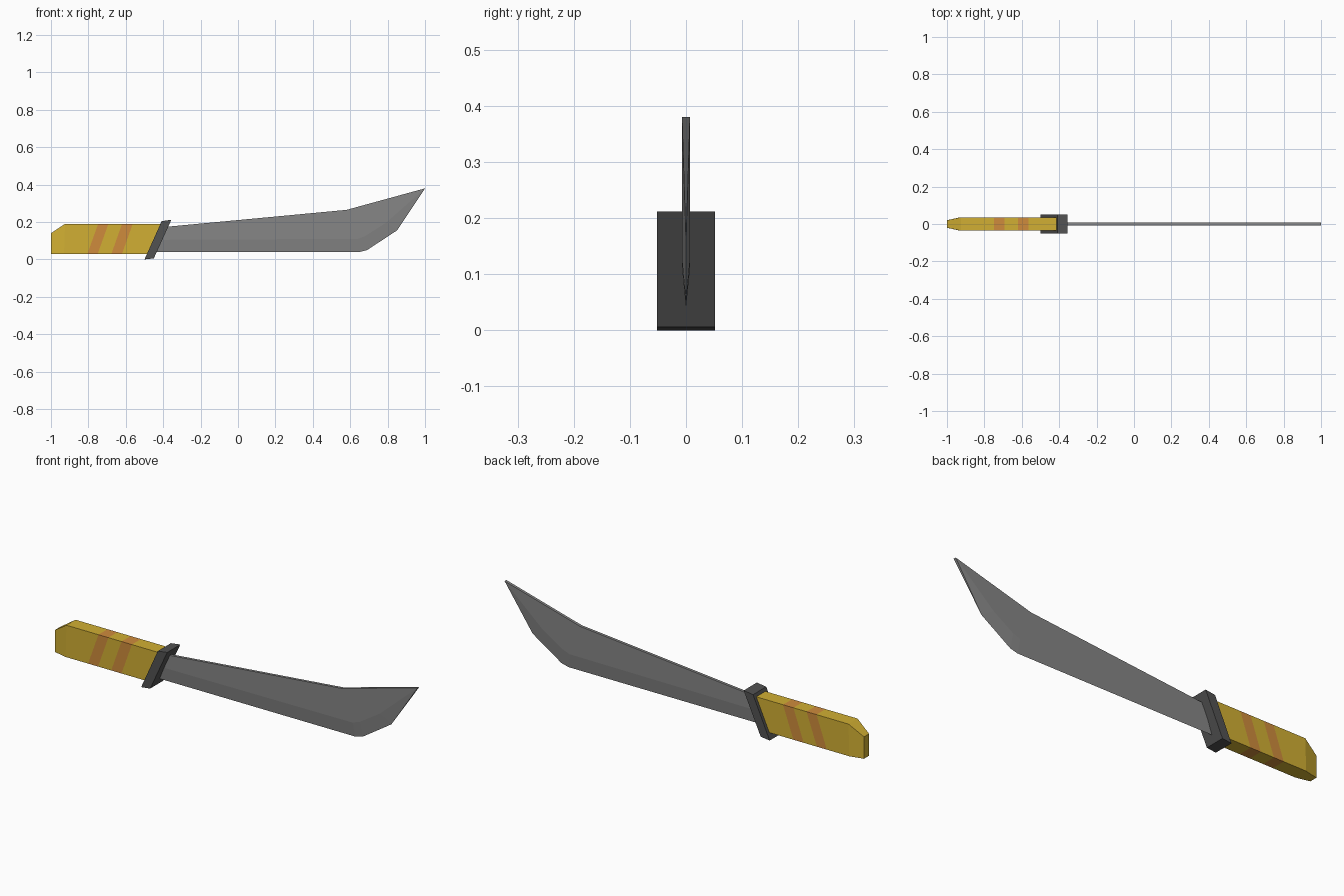
import bpy, bmesh

if "Cube" in bpy.data.objects:
    bpy.data.objects.remove(bpy.data.objects["Cube"])


def material(name, rgb):
    m = bpy.data.materials.new(name)
    m.diffuse_color = (*rgb, 1.0)
    m.use_nodes = True
    m.node_tree.nodes["Principled BSDF"].inputs["Base Color"].default_value = m.diffuse_color
    return m


yellow = material("yellow grip", (0.64, 0.43, 0.033))
orange = material("orange stripe", (0.62, 0.26, 0.045))
steel = material("blade steel", (0.24, 0.24, 0.24))
dark = material("dark guard", (0.085, 0.085, 0.085))


def finish(name, bm, mats):
    bmesh.ops.recalc_face_normals(bm, faces=bm.faces[:])
    me = bpy.data.meshes.new(name)
    bm.to_mesh(me)
    bm.free()
    for m in mats:
        me.materials.append(m)
    ob = bpy.data.objects.new(name, me)
    bpy.context.collection.objects.link(ob)
    return ob


# Handle: rectangular rings (bottom x, top x, top z, half width), slanted to follow the stripes
rings = [(-1.0, -1.0, 0.14, 0.02), (-0.93, -0.925, 0.19, 0.036),
         (-0.805, -0.748, 0.19, 0.036), (-0.75, -0.693, 0.19, 0.036),
         (-0.677, -0.62, 0.19, 0.036), (-0.62, -0.563, 0.19, 0.036),
         (-0.475, -0.395, 0.19, 0.036)]
bm = bmesh.new()
loops = [[bm.verts.new(p) for p in ((xb, -w, 0.03), (xb, w, 0.03), (xt, w, zt), (xt, -w, zt))]
         for xb, xt, zt, w in rings]
for k, (a, b) in enumerate(zip(loops, loops[1:])):
    for i in range(4):
        j = (i + 1) % 4
        f = bm.faces.new((a[i], a[j], b[j], b[i]))
        f.material_index = 1 if k in (2, 4) else 0
bm.faces.new(loops[0])
bm.faces.new(loops[-1])
finish("handle", bm, [yellow, orange])

# Guard: tilted block
bm = bmesh.new()
outline = [(-0.5, 0.0), (-0.45, 0.006), (-0.356, 0.212), (-0.408, 0.205)]
front, back = [[bm.verts.new((x, y, z)) for x, z in outline] for y in (-0.052, 0.052)]
bm.faces.new(front)
bm.faces.new(back)
for i in range(4):
    j = (i + 1) % 4
    bm.faces.new((front[i], front[j], back[j], back[i]))
finish("guard", bm, [dark])

# Blade: flat sides above a ridge, ground down to a thin cutting edge
T = 0.007
spine = [(-0.40, 0.173), (0.58, 0.265)]
tip = (1.0, 0.38)
ridge = [(0.79, 0.195), (0.68, 0.125), (0.64, 0.11), (-0.43, 0.105)]
edge = [(0.85, 0.155), (0.69, 0.05), (0.65, 0.04), (-0.465, 0.04)]
bm = bmesh.new()
cut = [bm.verts.new((x, 0, z)) for x, z in edge]
sides = []
for y in (-T, T):
    side = [bm.verts.new((x, y, z)) for x, z in spine + [tip] + ridge]
    bm.faces.new(side)
    low = side[3:]
    bm.faces.new((side[2], low[0], cut[0]))
    for i in range(3):
        bm.faces.new((low[i], low[i + 1], cut[i + 1], cut[i]))
    sides.append(side)
a, b = sides
for i in range(2):
    bm.faces.new((a[i], a[i + 1], b[i + 1], b[i]))
bm.faces.new((a[2], b[2], cut[0]))
bm.faces.new((a[0], b[0], b[-1], cut[-1], a[-1]))
finish("blade", bm, [steel])
